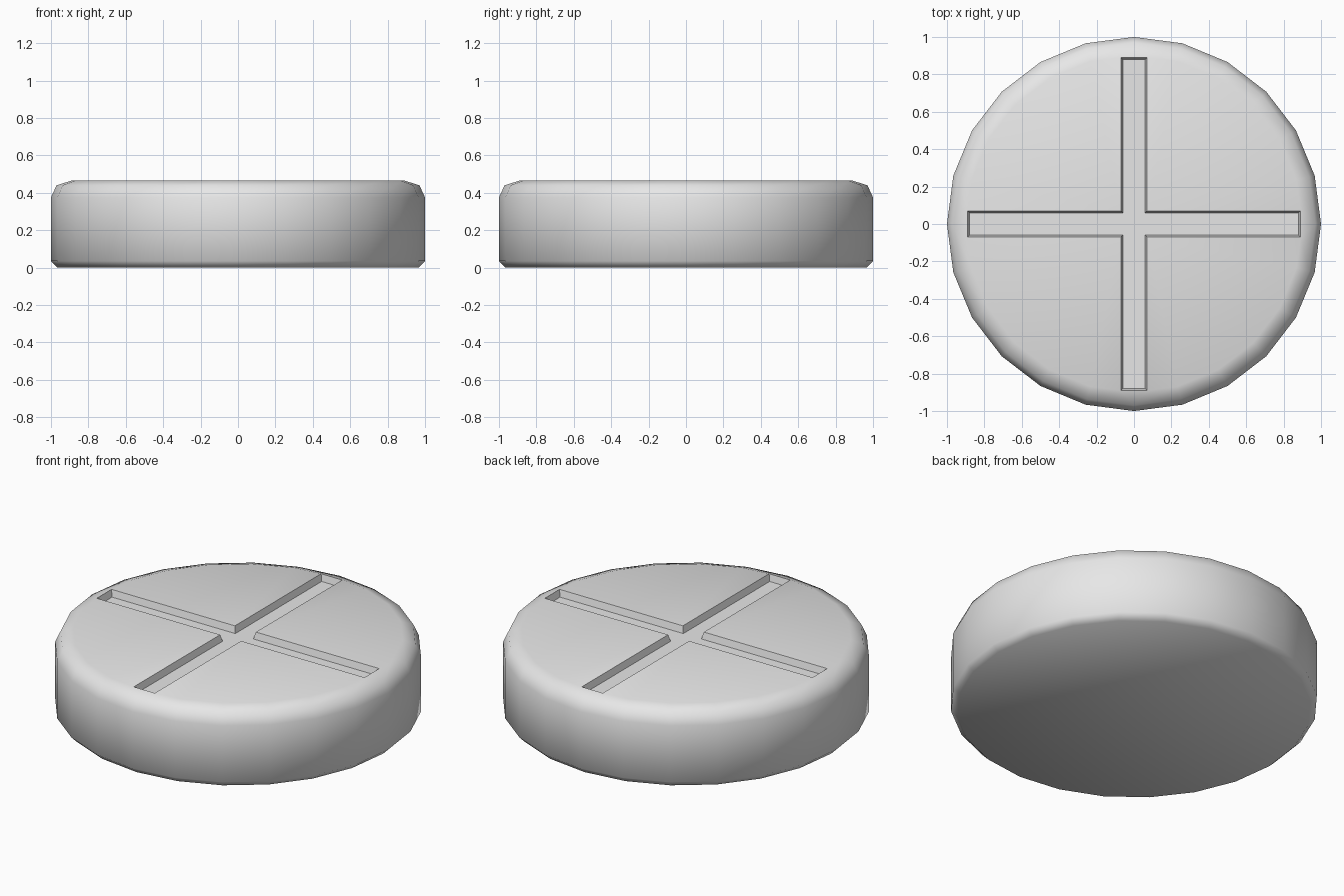
import bpy
import bmesh
from math import cos, sin, pi
from mathutils import Matrix, Vector

cube = bpy.data.objects.get("Cube")
if cube:
    bpy.data.objects.remove(cube, do_unlink=True)

SIDES = 24
STEP = 2 * pi / SIDES
TOP, FLOOR = 0.465, 0.425      # top face and groove floor heights
WIDE, NARROW = 0.07, 0.06      # groove half width at top and floor
REACH, FLOOR_REACH = 0.89, 0.88
WALL = [(0.965, 0.0), (1.0, 0.035), (1.0, 0.375), (0.97, 0.44)]

bm = bmesh.new()


def polar(r, z, i):
    return Vector((r * cos(i * STEP), r * sin(i * STEP), z))


def face(points):
    return bm.faces.new([bm.verts.new(p) for p in points])


def quarter_arm(half, reach, z):
    """Groove outline in one quadrant: arm end, inner corner, arm end."""
    return [Vector((reach, half, z)), Vector((half, half, z)), Vector((half, reach, z))]


# Flat underside
face([polar(*WALL[0], -i) for i in range(SIDES)])

# Outer wall with chamfered foot and rounded shoulder
for (r0, z0), (r1, z1) in zip(WALL, WALL[1:]):
    for i in range(SIDES):
        face([polar(r0, z0, i), polar(r0, z0, i + 1),
              polar(r1, z1, i + 1), polar(r1, z1, i)])

# Four matching quarters of the top
per_quarter = SIDES // 4
floor_outline = []
for q in range(4):
    turn = Matrix.Rotation(q * pi / 2, 3, 'Z')
    upper = quarter_arm(WIDE, REACH, TOP)
    lower = quarter_arm(NARROW, FLOOR_REACH, FLOOR)
    rim = [upper[0]] + [polar(0.9, TOP, i) for i in range(1, per_quarter)] + [upper[2]]
    shoulder = [polar(*WALL[-1], i) for i in range(per_quarter + 1)]

    # Raised quarter panel
    face([turn @ p for p in rim + [upper[1]]])
    # Sloping rim
    for i in range(per_quarter):
        face([turn @ p for p in (shoulder[i], shoulder[i + 1], rim[i + 1], rim[i])])
    # Pointed dip beyond the groove end
    mirror_end = Vector((REACH, -WIDE, TOP))
    face([turn @ p for p in (shoulder[0], upper[0], mirror_end)])
    # Groove side walls and end wall
    for i in range(2):
        face([turn @ p for p in (upper[i], upper[i + 1], lower[i + 1], lower[i])])
    floor_end = Vector((FLOOR_REACH, -NARROW, FLOOR))
    face([turn @ p for p in (mirror_end, upper[0], lower[0], floor_end)])
    floor_outline += [turn @ p for p in lower]

# Cross-shaped groove floor
face(floor_outline)

bmesh.ops.remove_doubles(bm, verts=bm.verts, dist=0.0005)
bmesh.ops.recalc_face_normals(bm, faces=bm.faces)
mesh = bpy.data.meshes.new("slotted_disc")
bm.to_mesh(mesh)
bm.free()

disc = bpy.data.objects.new("slotted_disc", mesh)
bpy.context.collection.objects.link(disc)

# Plain grey finish
grey = bpy.data.materials.new("light_grey")
grey.use_nodes = True
colour = (0.8, 0.8, 0.8, 1.0)
grey.diffuse_color = colour
grey.node_tree.nodes["Principled BSDF"].inputs["Base Color"].default_value = colour
mesh.materials.append(grey)

# Soft rim, crisp groove edges
bpy.context.view_layer.objects.active = disc
disc.select_set(True)
bpy.ops.object.shade_smooth_by_angle(angle=0.9)
